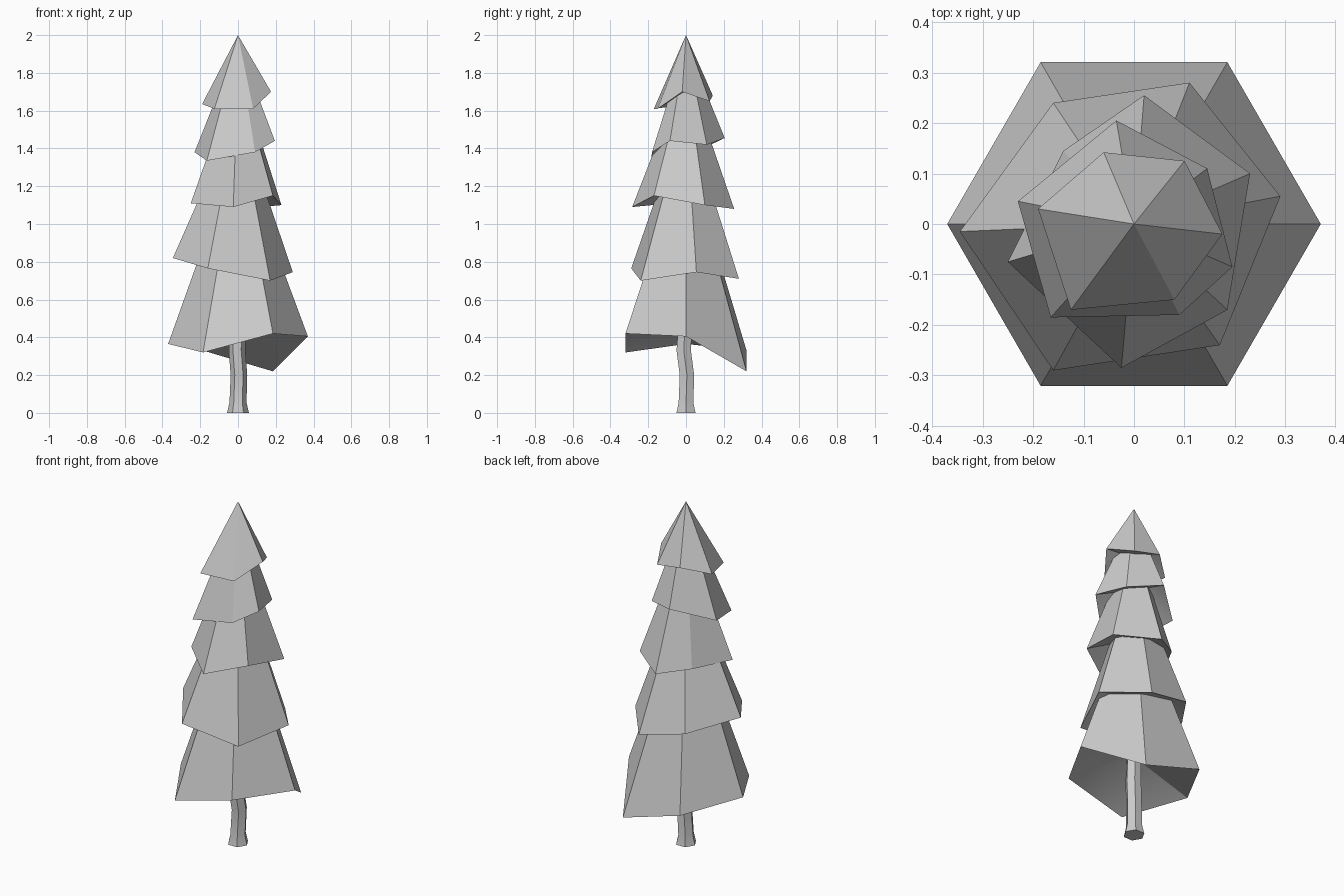
import bpy, bmesh, math
from math import radians

if "Cube" in bpy.data.objects:
    bpy.data.objects.remove(bpy.data.objects["Cube"])


def finish(bm, name):
    bmesh.ops.recalc_face_normals(bm, faces=bm.faces)
    me = bpy.data.meshes.new(name)
    bm.to_mesh(me)
    bm.free()
    ob = bpy.data.objects.new(name, me)
    bpy.context.collection.objects.link(ob)
    bpy.context.view_layer.objects.active = ob
    ob.select_set(True)
    bpy.ops.object.shade_smooth_by_angle(angle=radians(30))
    ob.select_set(False)


def tier(name, rim, apex, inner):
    """Six-sided skirt: a point on top, an uneven rim and a hollow underside."""
    bm = bmesh.new()
    top = bm.verts.new((0, 0, apex))
    low = bm.verts.new((0, 0, inner))
    ring = [bm.verts.new(p) for p in rim]
    for a, b in zip(ring, ring[1:] + ring[:1]):
        bm.faces.new((a, b, top))
        bm.faces.new((b, a, low))
    finish(bm, name)


# Lowest tier: regular hexagon with uneven corner heights
heights = (0.405, 0.22, 0.33, 0.365, 0.32, 0.42)
rim = [(0.37 * math.cos(radians(60 * i)), 0.37 * math.sin(radians(60 * i)), z)
       for i, z in enumerate(heights)]
tier("foliage_1", rim, 1.4, 0.48)

# Upper tiers: twisted hexagons, getting smaller
tier("foliage_2", [(.29, .055, .745), (.11, .28, .71), (-.16, .24, .77),
                   (-.345, -.015, .82), (-.16, -.29, .765), (.17, -.24, .70)], 1.6, 0.84)
tier("foliage_3", [(.23, .10, 1.10), (.02, .255, 1.08), (-.14, .145, 1.11),
                   (-.25, -.075, 1.11), (-.025, -.285, 1.09), (.185, -.17, 1.15)], 1.82, 1.2)
tier("foliage_4", [(.145, .11, 1.42), (-.035, .205, 1.455), (-.23, .045, 1.38),
                   (-.165, -.185, 1.335), (.09, -.18, 1.38), (.195, -.085, 1.44)], 1.96, 1.5)
tier("foliage_5", [(.10, .125, 1.65), (-.06, .142, 1.68), (-.19, .03, 1.635),
                   (-.125, -.17, 1.61), (.08, -.15, 1.61), (.175, -.02, 1.70)], 2.0, 1.7)

# Trunk: slightly bent six-sided stem with a flared foot (x, y, z, radius)
bm = bmesh.new()
rings = []
for cx, cy, z, r in ((0, 0, 0, .058), (0, 0, .055, .045), (.005, .005, .2, .044),
                     (-.005, -.012, .33, .044), (0, 0, .55, .04)):
    rings.append([bm.verts.new((cx + r * math.cos(radians(60 * i)),
                                cy + r * math.sin(radians(60 * i)), z)) for i in range(6)])
for lo, hi in zip(rings, rings[1:]):
    for i in range(6):
        j = (i + 1) % 6
        bm.faces.new((lo[i], lo[j], hi[j], hi[i]))
bm.faces.new(rings[0][::-1])
bm.faces.new(rings[-1])
finish(bm, "trunk")
